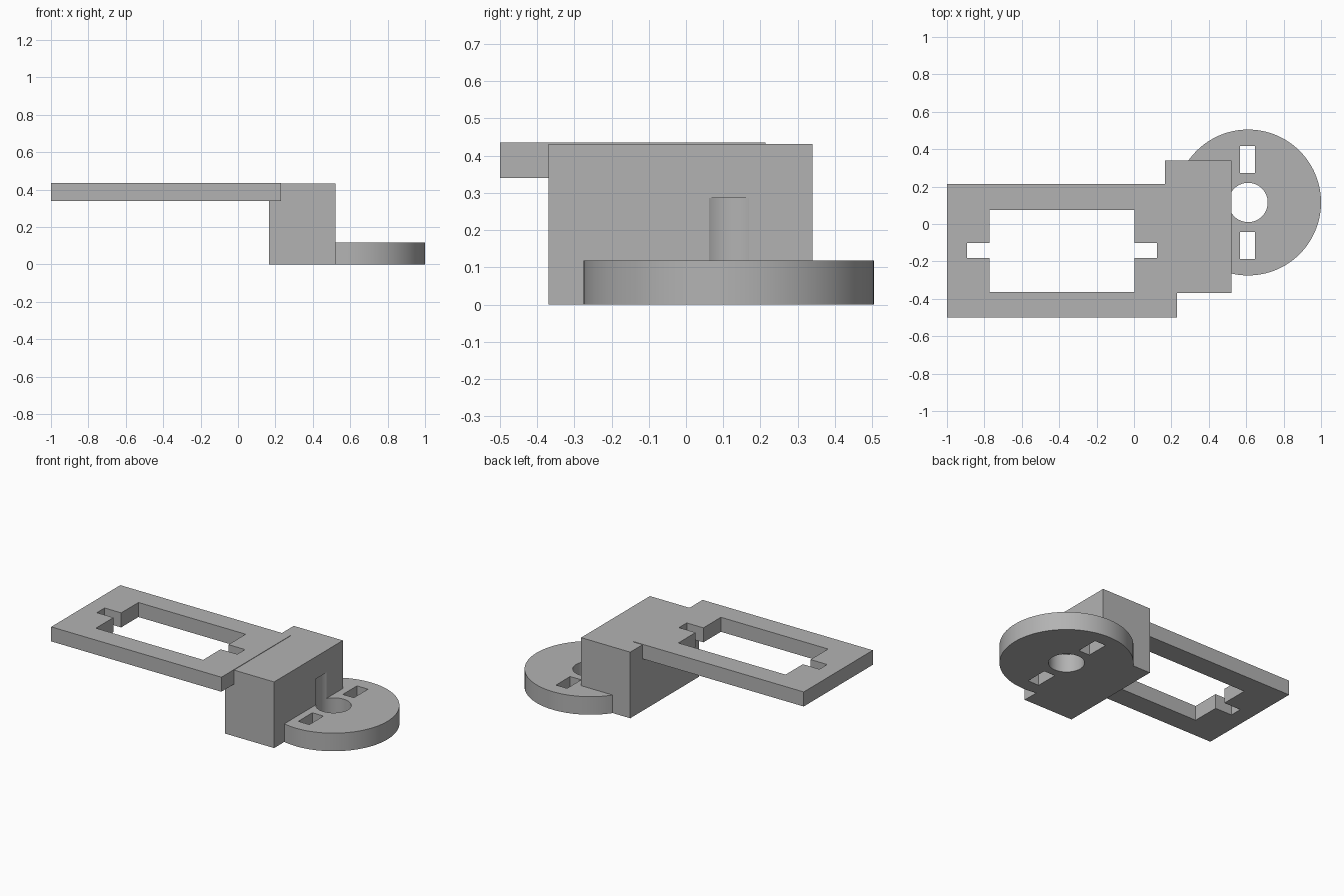
import bpy
import bmesh
import math
from mathutils import Matrix, Vector

default = bpy.data.objects.get("Cube")
if default:
    bpy.data.objects.remove(default, do_unlink=True)

# Single grey material
grey = bpy.data.materials.new("plain_grey")
grey.use_nodes = True
colour = (0.45, 0.45, 0.45, 1)
grey.diffuse_color = colour
grey.node_tree.nodes["Principled BSDF"].inputs["Base Color"].default_value = colour


def finish(name, bm):
    mesh = bpy.data.meshes.new(name)
    bm.to_mesh(mesh)
    bm.free()
    mesh.materials.append(grey)
    obj = bpy.data.objects.new(name, mesh)
    bpy.context.collection.objects.link(obj)
    return obj


def box(name, x, y, z):
    """Box spanning the given (low, high) ranges."""
    bm = bmesh.new()
    centre = Vector([(a + b) / 2 for a, b in (x, y, z)])
    size = [b - a for a, b in (x, y, z)]
    bmesh.ops.create_cube(bm, size=1, matrix=Matrix.LocRotScale(centre, None, size))
    return finish(name, bm)


def cylinder(name, centre, radius, z, sides):
    bm = bmesh.new()
    place = Matrix.Translation((*centre, (z[0] + z[1]) / 2))
    bmesh.ops.create_cone(bm, cap_ends=True, segments=sides, radius1=radius,
                          radius2=radius, depth=z[1] - z[0], matrix=place)
    return finish(name, bm)


def combine(target, tool, operation):
    """Apply a boolean and discard its helper."""
    tool.hide_render = True
    mod = target.modifiers.new(operation.title(), "BOOLEAN")
    mod.operation = operation
    mod.solver = "EXACT"
    mod.object = tool
    bpy.ops.object.select_all(action="DESELECT")
    bpy.context.view_layer.objects.active = target
    target.select_set(True)
    bpy.ops.object.modifier_apply(modifier=mod.name)
    bpy.data.objects.remove(tool, do_unlink=True)


# Flat frame with a rectangular window and a narrow notch at each end
frame = box("frame_plate", (-1, 0.23), (-0.5, 0.213), (0.34, 0.435))
combine(frame, box("window", (-0.773, 0.002), (-0.363, 0.076), (0.2, 0.6)), "DIFFERENCE")
combine(frame, box("notches", (-0.893, 0.122), (-0.182, -0.102), (0.2, 0.6)), "DIFFERENCE")

# Upright block joined to the round base
pivot = (0.61, 0.115)
bracket = box("bracket", (0.165, 0.52), (-0.37, 0.34), (0, 0.432))
combine(bracket, cylinder("round_base", pivot, 0.39, (0, 0.118), 128), "UNION")

# Centre bore, which also scoops a shallow pocket from the block
combine(bracket, cylinder("bore", pivot, 0.105, (-0.1, 0.287), 64), "DIFFERENCE")

# Mirrored slots either side of the bore
for side in (-1, 1):
    ends = sorted((pivot[1] + side * 0.157, pivot[1] + side * 0.303))
    combine(bracket, box("slot", (0.567, 0.647), ends, (-0.1, 0.2)), "DIFFERENCE")

combine(bracket, frame, "UNION")
bpy.ops.object.shade_smooth_by_angle(angle=math.radians(30))
